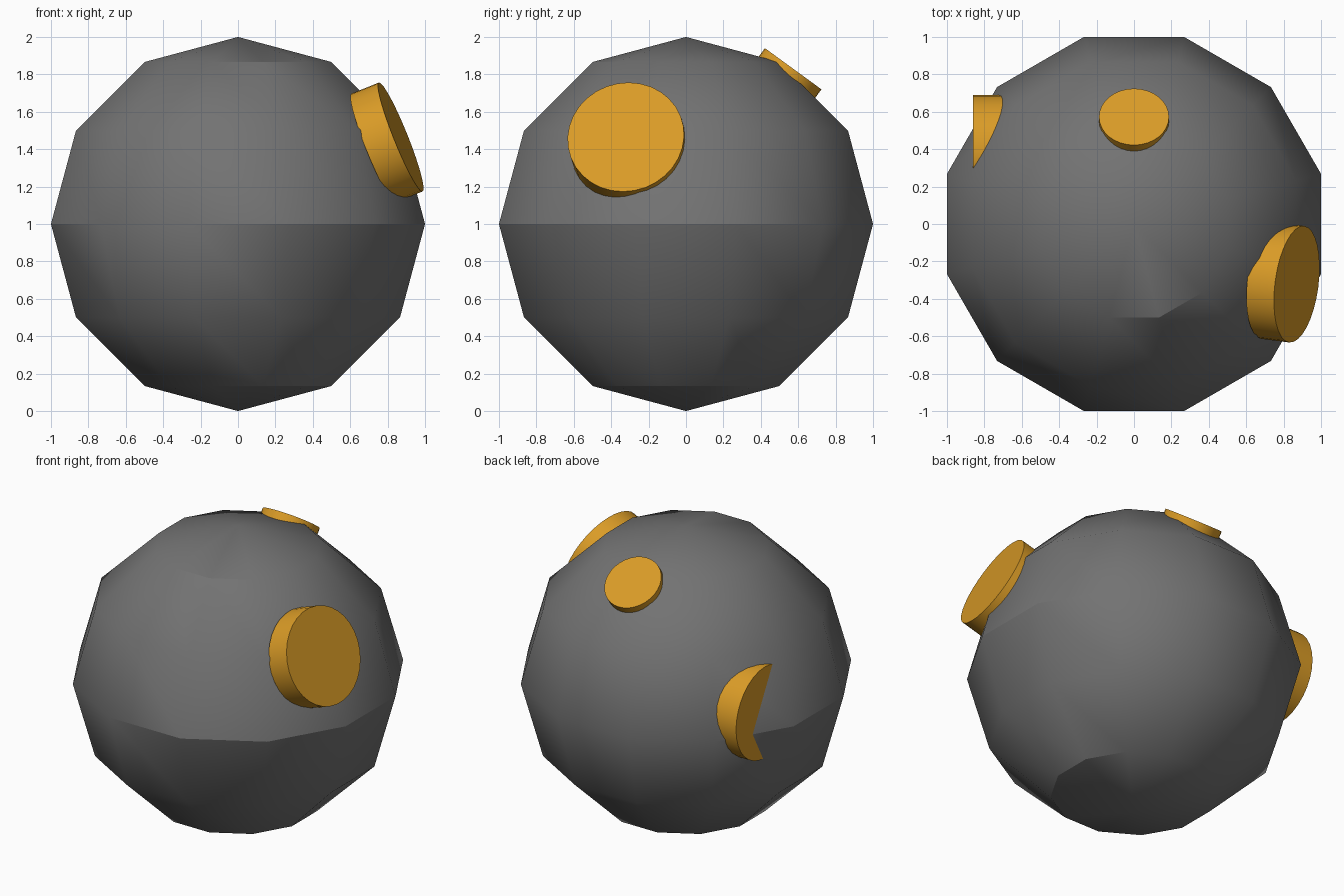
import bpy
import math
from mathutils import Vector

cube = bpy.data.objects.get("Cube")
if cube:
    bpy.data.objects.remove(cube, do_unlink=True)


def make_material(name, color):
    mat = bpy.data.materials.new(name)
    mat.use_nodes = True
    mat.diffuse_color = color
    mat.node_tree.nodes["Principled BSDF"].inputs["Base Color"].default_value = color
    return mat


grey = make_material("dark grey", (0.17, 0.17, 0.17, 1))
orange = make_material("amber orange", (0.70, 0.33, 0.02, 1))


def finish(name, mat):
    obj = bpy.context.object
    obj.name = name
    obj.data.materials.append(mat)
    bpy.ops.object.transform_apply(location=False, rotation=True, scale=True)
    bpy.ops.object.shade_smooth_by_angle(angle=math.radians(30))
    return obj


def disc(name, face_center, normal, radius, depth):
    """Cylinder whose outer cap is centred on face_center and faces normal."""
    axis = Vector(normal).normalized()
    bpy.ops.mesh.primitive_cylinder_add(
        vertices=32, radius=radius, depth=depth,
        location=Vector(face_center) - axis * depth / 2,
        rotation=axis.to_track_quat("Z", "Y").to_euler())
    return finish(name, orange)


# Low-poly ball: flat sides face the main axes
side = 1 / math.cos(math.radians(15))
bpy.ops.mesh.primitive_uv_sphere_add(
    segments=12, ring_count=6, radius=1, location=(0, 0, 1),
    rotation=(0, 0, math.radians(15)))
bpy.context.object.scale = (side, side, 1)
finish("ball", grey)

# Discs sunk into the ball
disc("left_disc", (0.87, -0.322, 1.465), (0.92, -0.12, 0.37), 0.314, 0.16)
disc("back_top_disc", (0, 0.573, 1.83), (0, 0.59, 0.81), 0.187, 0.07)
disc("right_disc", (-0.86, 0.38, 1.10), (-1, 0, 0), 0.31, 0.2)
